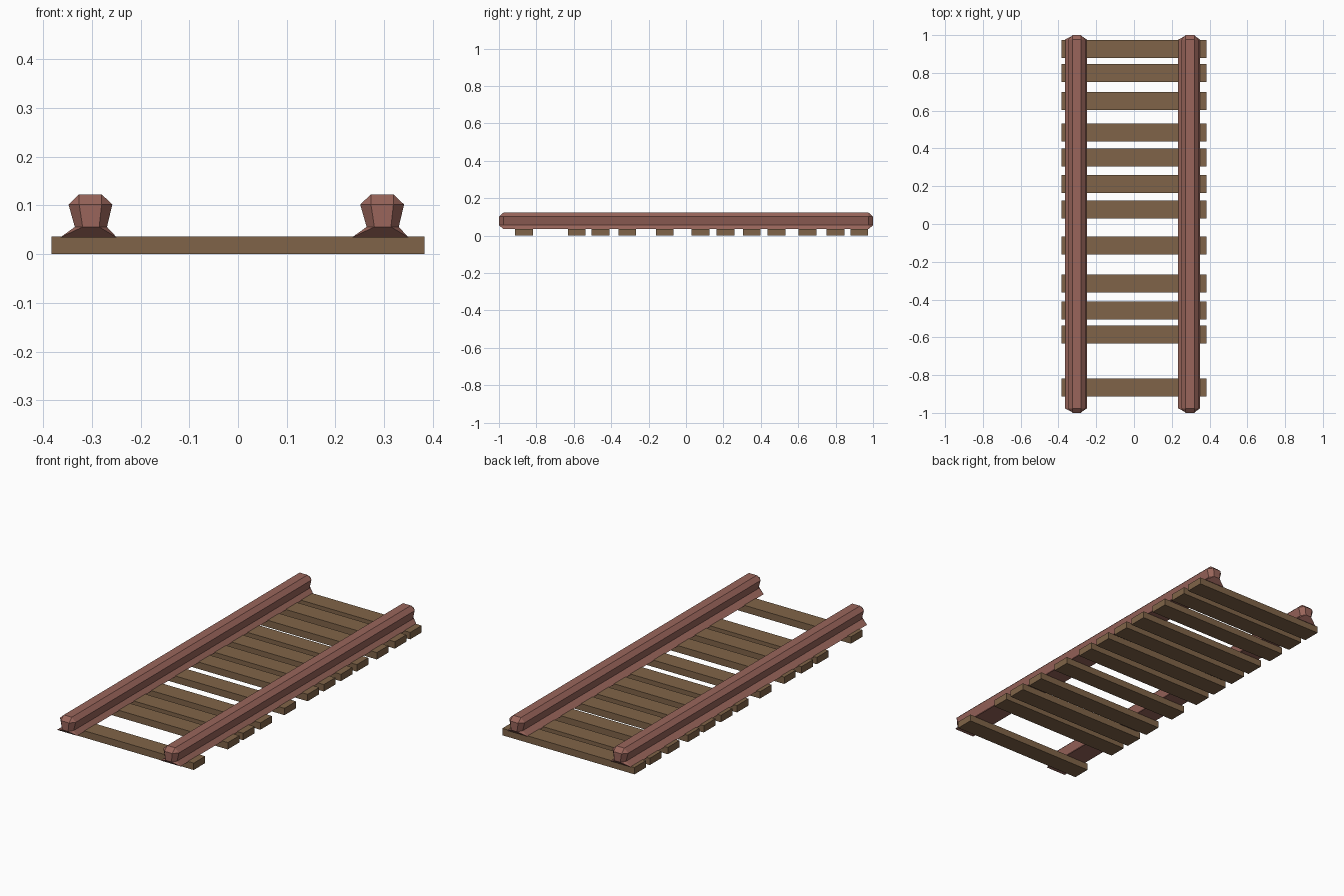
import bpy
import bmesh

if "Cube" in bpy.data.objects:
    bpy.data.objects.remove(bpy.data.objects["Cube"])


def material(name, rgb):
    m = bpy.data.materials.new(name)
    m.diffuse_color = (*rgb, 1.0)
    m.use_nodes = True
    m.node_tree.nodes["Principled BSDF"].inputs["Base Color"].default_value = m.diffuse_color
    return m


WOOD = material("weathered wood", (0.216, 0.127, 0.065))
RUST = material("rusty iron", (0.319, 0.130, 0.104))


def add_object(name, bm, mat):
    bmesh.ops.recalc_face_normals(bm, faces=bm.faces[:])
    mesh = bpy.data.meshes.new(name)
    bm.to_mesh(mesh)
    bm.free()
    mesh.materials.append(mat)
    obj = bpy.data.objects.new(name, mesh)
    bpy.context.collection.objects.link(obj)
    return obj


# Sleepers: unevenly spaced planks, front to back
SLEEPER_Y = [-0.866, -0.584, -0.457, -0.314, -0.114, 0.077,
             0.211, 0.352, 0.484, 0.650, 0.799, 0.926]
for i, y in enumerate(SLEEPER_Y, 1):
    bm = bmesh.new()
    bmesh.ops.create_cube(bm, size=1.0)
    for v in bm.verts:
        v.co.x *= 0.766
        v.co.y = v.co.y * 0.095 + y
        v.co.z = (v.co.z + 0.5) * 0.036
    add_object(f"sleeper_{i:02d}", bm, WOOD)

# Rail levels, bottom to top: z, outer half width, inner half width, x shift
LEVELS = {
    -2: (0.034, 0.0585, 0.0585, -0.004),  # foot
    -1: (0.056, 0.033, 0.017, 0.001),     # neck
    1: (0.102, 0.045, 0.023, 0.0),        # head
    2: (0.123, 0.045, 0.023, 0.0),        # top
}


def add_rail(name, x0):
    # Chamfered cube whose four levels are reshaped into the rail section
    bm = bmesh.new()
    bmesh.ops.create_cube(bm, size=4.0)
    bmesh.ops.bevel(bm, geom=bm.edges[:], offset=1.0, offset_type='OFFSET',
                    segments=1, profile=0.5, affect='EDGES')
    for v in bm.verts:
        z, outer, inner, shift = LEVELS[round(v.co.z)]
        half = outer if abs(v.co.x) > 1.5 else inner
        length = 1.0 if abs(v.co.y) > 1.5 else 0.976
        v.co.x = x0 + shift + (half if v.co.x > 0 else -half)
        v.co.y = length if v.co.y > 0 else -length
        v.co.z = z
    add_object(name, bm, RUST)


add_rail("left_rail", -0.303)
add_rail("right_rail", 0.296)
